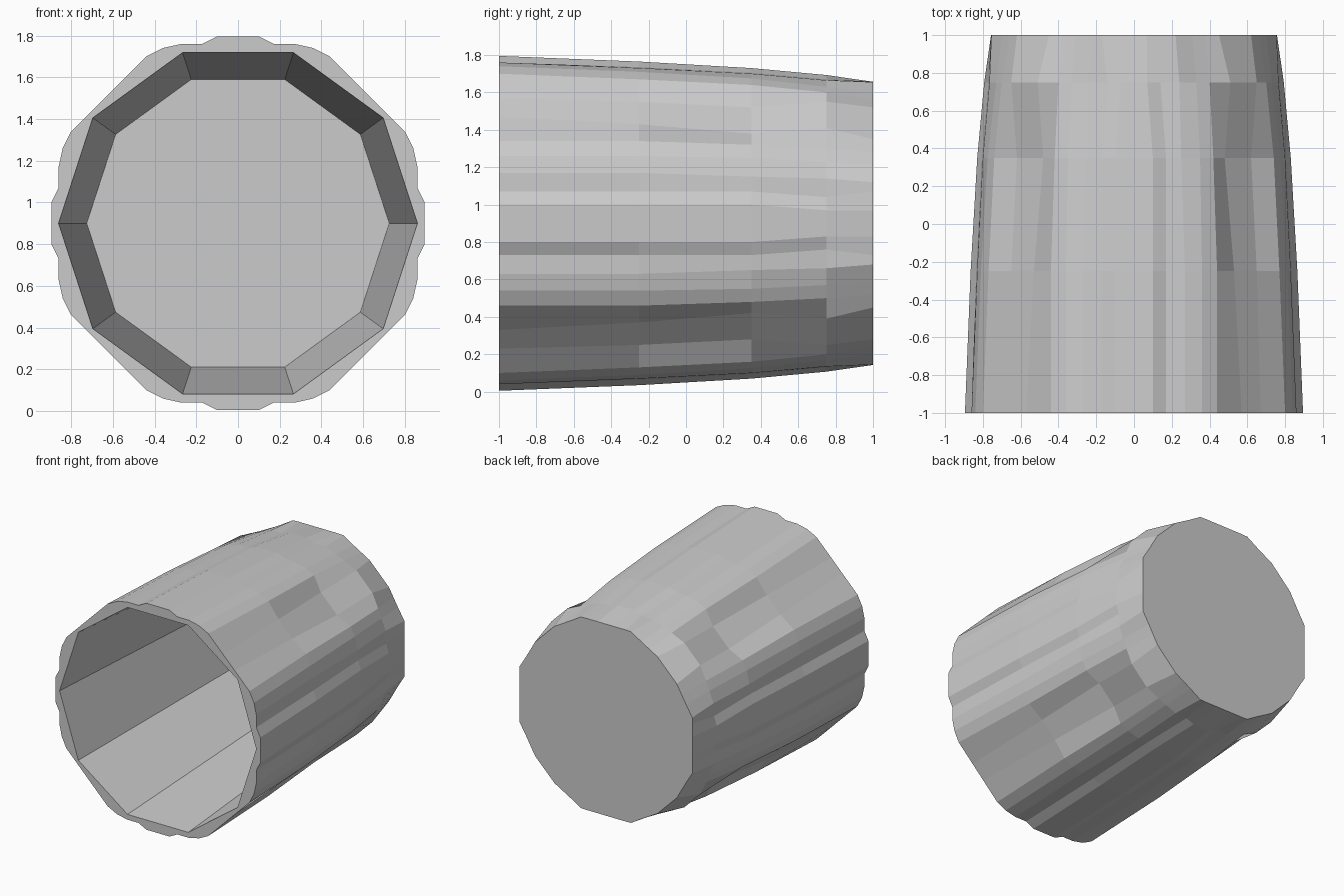
import bpy, bmesh, math

if "Cube" in bpy.data.objects:
    bpy.data.objects.remove(bpy.data.objects["Cube"])

CZ = 0.9
RINGS = [-1, -0.25, 0.35, 0.75, 1]

# Half-quadrant ridge lines: (across, along) offset from the axis at each ring
COLUMNS = [
    [(.895, .10), (.865, .10), (.83, .10), (.793, .07), (.757, .07)],
    [(.86, .17), (.835, .17), (.805, .17), (.77, .14), (.757, .17)],
    [(.86, .27), (.83, .27), (.80, .25), (.765, .24), (.755, .22)],
    [(.84, .36), (.81, .36), (.775, .35), (.73, .33), (.70, .31)],
    [(.80, .44), (.77, .44), (.74, .42), (.70, .40), (.66, .38)],
    [(.67, .57), (.65, .53), (.62, .48), (.65, .51), (.62, .45)],
]


def outer_ring(bm, i):
    """One ring of the ribbed outside, repeated in four quadrants."""
    half = [c[i] for c in COLUMNS]
    quad = half + [(b, a) for a, b in reversed(half)]
    verts = []
    for q in range(4):
        c, s = round(math.cos(q * math.pi / 2)), round(math.sin(q * math.pi / 2))
        for a, b in quad:
            verts.append(bm.verts.new((a * c - b * s, RINGS[i], CZ + a * s + b * c)))
    return verts


def decagon(bm, r, y):
    return [bm.verts.new((r * math.cos(k * math.tau / 10), y,
                          CZ + r * math.sin(k * math.tau / 10))) for k in range(10)]


def skin(bm, a, b):
    n = len(a)
    for k in range(n):
        bm.faces.new((a[k], a[(k + 1) % n], b[(k + 1) % n], b[k]))


def loop_edges(bm, ring):
    return [bm.edges.get((ring[k], ring[k - 1])) for k in range(len(ring))]


bm = bmesh.new()

# Ribbed outer wall and closed back
rings = [outer_ring(bm, i) for i in range(len(RINGS))]
for a, b in zip(rings, rings[1:]):
    skin(bm, a, b)
bm.faces.new(rings[-1])

# Ten-sided tapered cavity with its floor
mouth, floor = decagon(bm, .86, -1), decagon(bm, .725, .96)
skin(bm, mouth, floor)
bm.faces.new(floor)

# Flat rim between the outside and the cavity
bmesh.ops.triangle_fill(bm, use_beauty=True, normal=(0, -1, 0),
                        edges=loop_edges(bm, rings[0]) + loop_edges(bm, mouth))

bmesh.ops.recalc_face_normals(bm, faces=bm.faces)
mesh = bpy.data.meshes.new("ribbed_cup")
bm.to_mesh(mesh)
bm.free()
bpy.context.collection.objects.link(bpy.data.objects.new("ribbed_cup", mesh))
